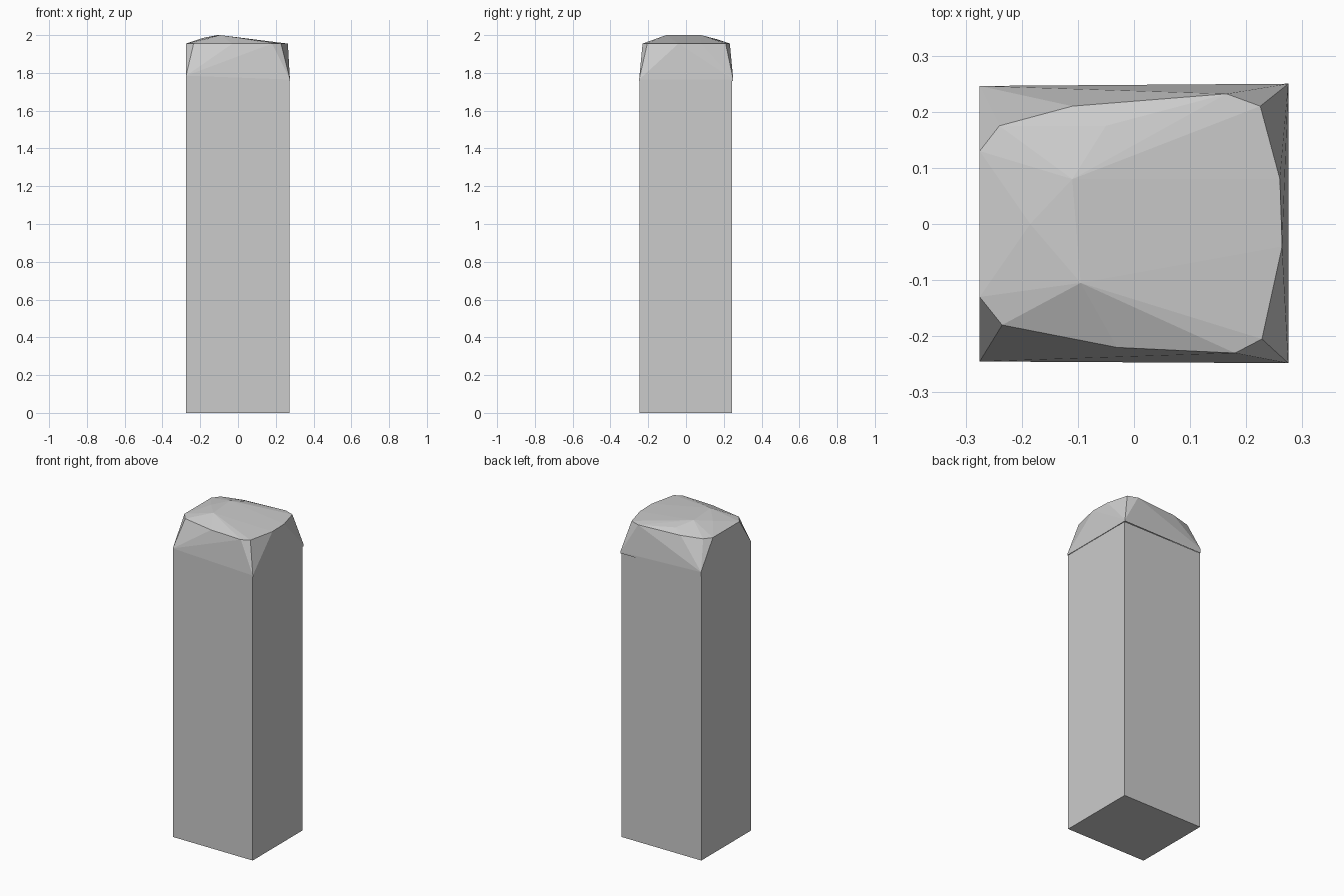
import bpy, bmesh
from math import radians

if "Cube" in bpy.data.objects:
    bpy.data.objects.remove(bpy.data.objects["Cube"])

LIP_Z, RIM_Z = 1.757, 1.955


def make_object(name, bm):
    bmesh.ops.recalc_face_normals(bm, faces=bm.faces)
    mesh = bpy.data.meshes.new(name)
    bm.to_mesh(mesh)
    bm.free()
    obj = bpy.data.objects.new(name, mesh)
    bpy.context.collection.objects.link(obj)
    return obj


# Square shaft, open at the top where the cap sits
bm = bmesh.new()
bmesh.ops.create_cube(bm, size=1)
for v in bm.verts:
    v.co.x = 0.272 if v.co.x > 0 else -0.275
    v.co.y = 0.243 if v.co.y > 0 else -0.245
    v.co.z = LIP_Z if v.co.z > 0 else 0
bmesh.ops.delete(bm, geom=[f for f in bm.faces if f.normal.z > 0.9 or
                           f.calc_center_median().z > LIP_Z - 0.01],
                 context='FACES_ONLY')
make_object("shaft", bm)

# Rough-hewn cap: lip corners, irregular rim and low peak, wrapped in a hull
corners = [(-0.275, -0.245), (0.275, -0.248), (0.275, 0.25), (-0.275, 0.246)]
rim = [(-0.275, 0.13), (-0.24, 0.175), (-0.11, 0.21), (0.165, 0.232),
       (0.225, 0.21), (0.26, 0.08), (0.264, -0.04), (0.228, -0.205),
       (0.18, -0.23), (-0.03, -0.22), (-0.235, -0.18), (-0.275, -0.13)]
peak = [(-0.11, 0.08, 2.0), (-0.095, -0.105, 2.0), (-0.185, 0, 1.985),
        (-0.05, 0.175, 1.975)]
bm = bmesh.new()
points = [(x, y, LIP_Z) for x, y in corners]
points += [(x, y, 1.785 if x < 0 else 1.765) for x, y in corners]
points += [(x, y, RIM_Z) for x, y in rim] + peak
verts = [bm.verts.new(p) for p in points]
hull = bmesh.ops.convex_hull(bm, input=verts)
unused = {g for g in hull["geom_interior"] + hull["geom_unused"]
          if isinstance(g, bmesh.types.BMVert)}
if unused:
    bmesh.ops.delete(bm, geom=list(unused), context='VERTS')
bmesh.ops.dissolve_limit(bm, angle_limit=radians(0.5),
                         verts=bm.verts, edges=bm.edges)
bm.normal_update()

# Keep only a thin underside ledge around the shaft
under = [f for f in bm.faces if all(v.co.z < LIP_Z + 0.001 for v in f.verts)]
bmesh.ops.inset_region(bm, faces=under, thickness=0.003)
bmesh.ops.delete(bm, geom=under, context='FACES')
make_object("cap", bm)
